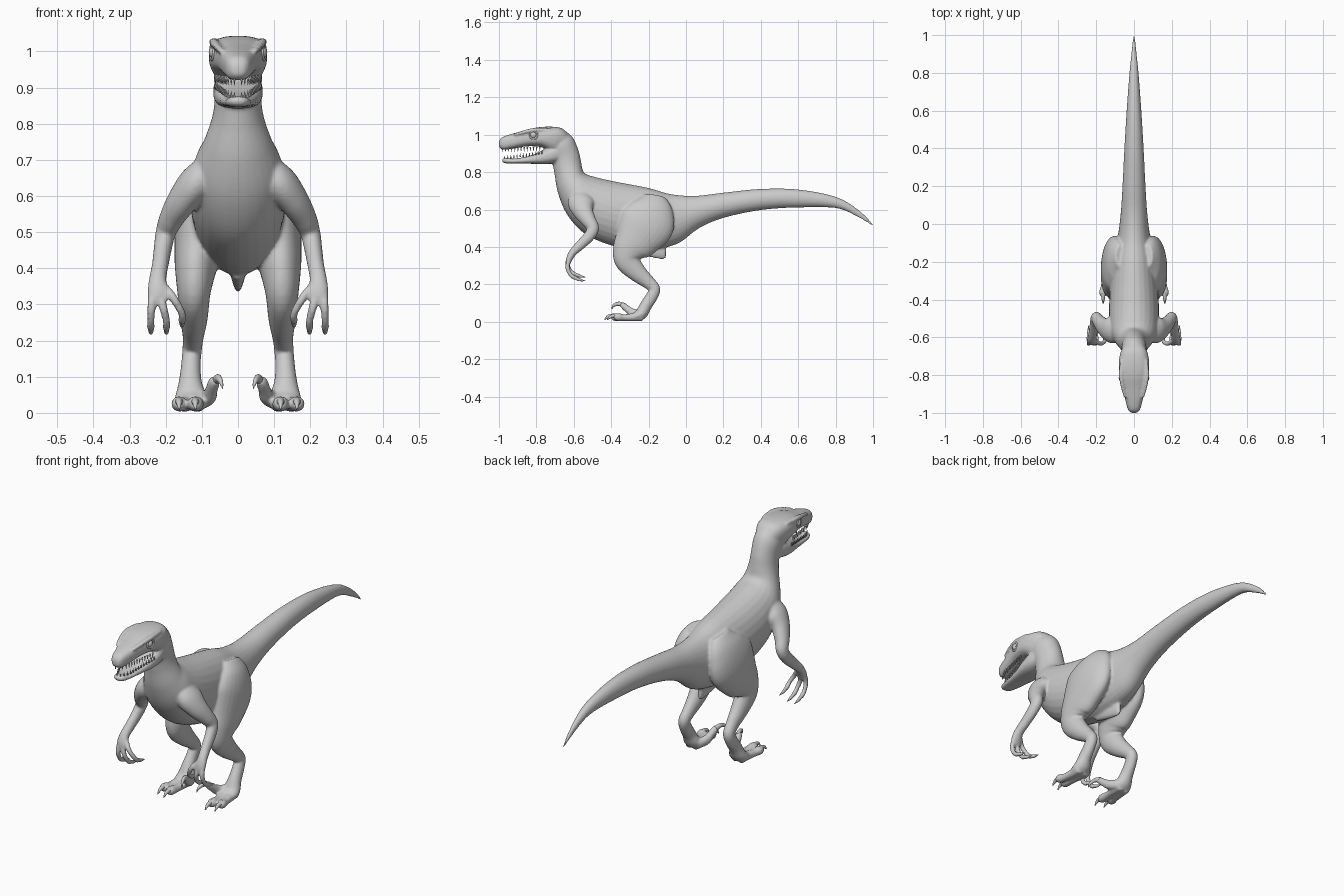
import bpy, bmesh, math
from mathutils import Vector, Matrix

N = 28


def spline(rows, steps=6):
    """Catmull-Rom interpolation through rows of numbers."""
    out = []
    for i in range(len(rows) - 1):
        a, b, c, d = rows[max(i - 1, 0)], rows[i], rows[i + 1], rows[min(i + 2, len(rows) - 1)]
        for k in range(steps):
            t = k / steps
            out.append([0.5 * (2 * q + (r - p) * t + (2 * p - 5 * q + 4 * r - s) * t * t
                               + (3 * q - p - 3 * r + s) * t ** 3) for p, q, r, s in zip(a, b, c, d)])
    return out + [list(rows[-1])]


def skin_rings(bm, rings, power):
    """Bridge (centre, side axis, up axis) rings into a closed shell."""
    def pw(v):
        return math.copysign(abs(v) ** power, v)
    loops = []
    for c, u, v in rings:
        loops.append([bm.verts.new(c + u * pw(math.sin(2 * math.pi * k / N)) + v * pw(math.cos(2 * math.pi * k / N)))
                      for k in range(N)])
    for a, b in zip(loops, loops[1:]):
        for k in range(N):
            j = (k + 1) % N
            bm.faces.new((a[k], a[j], b[j], b[k]))
    bm.faces.new(loops[0])
    bm.faces.new(loops[-1])


def trunk(bm, rows, power=1.0):
    """Rows: top y, top z, bottom y, bottom z, half width."""
    rings = []
    for yt, zt, yb, zb, w in spline(rows):
        t, b = Vector((0, yt, zt)), Vector((0, yb, zb))
        rings.append(((t + b) / 2, Vector((max(w, 0.001), 0, 0)), (t - b) / 2))
    skin_rings(bm, rings, power)


def limb(bm, rows, side=1):
    """Rows: x, y, z, sideways radius, depth radius."""
    pts = spline(rows)
    cs = [Vector((side * p[0], p[1], p[2])) for p in pts]
    rings = []
    for i, p in enumerate(pts):
        t = (cs[min(i + 1, len(cs) - 1)] - cs[max(i - 1, 0)]).normalized()
        u = Vector((1, 0, 0))
        u = (u - t * u.dot(t)).normalized()
        rings.append((cs[i], u * max(p[3], 0.001), t.cross(u) * max(p[4], 0.001)))
    skin_rings(bm, rings, 1.0)


def finish(bm, name):
    bmesh.ops.recalc_face_normals(bm, faces=bm.faces)
    for f in bm.faces:
        f.smooth = True
    me = bpy.data.meshes.new(name)
    bm.to_mesh(me)
    bm.free()
    ob = bpy.data.objects.new(name, me)
    bpy.context.collection.objects.link(ob)
    return ob


skin, claws = bmesh.new(), bmesh.new()

# Tail, torso and neck
trunk(skin, [
    (1.0, .523, .995, .513, .004), (.92, .60, .915, .562, .012), (.8, .668, .8, .608, .024),
    (.6, .707, .6, .611, .039), (.4, .71, .4, .597, .051), (.2, .69, .2, .555, .061),
    (.05, .673, .07, .50, .07), (-.08, .682, -.04, .42, .085), (-.2, .715, -.17, .385, .11),
    (-.33, .74, -.3, .385, .125), (-.43, .76, -.45, .425, .132), (-.49, .775, -.56, .485, .13),
    (-.53, .787, -.64, .58, .12), (-.55, .805, -.685, .69, .094), (-.56, .85, -.703, .79, .071),
    (-.573, .91, -.715, .85, .064), (-.605, .985, -.73, .89, .067), (-.66, 1.03, -.74, .92, .06)])
# Skull with upper jaw
trunk(skin, [
    (-.62, .99, -.69, .89, .055), (-.66, 1.032, -.73, .91, .074), (-.72, 1.043, -.765, .93, .081),
    (-.8, 1.038, -.8, .937, .076), (-.87, 1.02, -.86, .937, .06), (-.94, 1.002, -.93, .925, .045),
    (-.985, .985, -.978, .92, .032), (-1.0, .962, -1.0, .935, .016)], .75)
# Lower jaw
trunk(skin, [
    (-.65, .95, -.66, .86, .055), (-.71, .94, -.715, .846, .068), (-.77, .915, -.77, .842, .066),
    (-.84, .886, -.84, .845, .053), (-.92, .872, -.92, .846, .040), (-.965, .876, -.965, .847, .03),
    (-.983, .87, -.983, .855, .014)], .75)
# Pelvic keel
trunk(skin, [(-.28, .43, -.28, .37, .022), (-.2, .43, -.2, .348, .02),
             (-.13, .42, -.13, .335, .015), (-.108, .40, -.108, .342, .009)])

for s in (1, -1):
    # Brow ridge
    limb(skin, [(.045, -.92, 1.0, .008, .006), (.06, -.86, 1.016, .011, .01),
                (.068, -.80, 1.026, .012, .011), (.064, -.72, 1.025, .009, .009)], s)
    # Leg
    limb(skin, [
        (.07, -.17, .67, .03, .06), (.092, -.18, .61, .055, .115), (.108, -.21, .53, .064, .15),
        (.114, -.265, .44, .062, .122), (.119, -.305, .38, .054, .09), (.122, -.312, .325, .045, .068),
        (.122, -.26, .262, .038, .05), (.124, -.20, .21, .029, .036), (.127, -.168, .175, .027, .03),
        (.13, -.183, .135, .027, .032), (.132, -.215, .085, .032, .032), (.13, -.24, .042, .045, .032),
        (.128, -.275, .028, .045, .022)], s)
    # Two walking toes
    for x0, x1, y1 in ((.148, .163, -.385), (.112, .118, -.40)):
        limb(skin, [(x0, -.23, .024, .02, .02), (x0, -.28, .024, .023, .021), ((x0 + x1) / 2, -.33, .022, .02, .018),
                    (x1, y1 + .02, .025, .022, .021), (x1, y1, .025, .012, .012)], s)
        limb(claws, [(x1, y1 + .02, .032, .012, .013), (x1, y1 - .015, .028, .008, .009),
                     (x1, y1 - .036, .01, .002, .002)], s)
    # Raised inner toe with sickle claw
    limb(skin, [(.10, -.24, .035, .02, .024), (.08, -.28, .045, .02, .024), (.073, -.31, .065, .017, .019),
                (.066, -.335, .085, .016, .017), (.061, -.35, .088, .009, .01)], s)
    limb(claws, [(.063, -.33, .088, .011, .013), (.055, -.362, .096, .009, .011),
                 (.047, -.388, .085, .006, .007), (.042, -.396, .066, .001, .001)], s)
    # Arm
    limb(skin, [
        (.075, -.555, .68, .04, .06), (.115, -.56, .635, .05, .072), (.152, -.55, .59, .042, .055),
        (.183, -.52, .54, .034, .04), (.2, -.497, .498, .028, .032), (.208, -.52, .455, .025, .03),
        (.215, -.565, .41, .023, .026), (.222, -.605, .37, .024, .021), (.221, -.624, .335, .03, .017),
        (.219, -.63, .31, .026, .012)], s)
    # Fingers
    for x0, x1, dz in ((.199, .155, .02), (.217, .198, 0), (.238, .241, 0)):
        xm = (x0 + x1) / 2
        limb(skin, [(x0, -.62, .345, .011, .011), (xm, -.634, .295 + dz, .0115, .012),
                    (x1, -.62, .255 + dz, .0105, .011), (x1, -.597, .235 + dz, .011, .011),
                    (x1, -.585, .23 + dz, .007, .007)], s)
        limb(claws, [(x1, -.60, .238 + dz, .008, .009), (x1, -.57, .225 + dz, .0065, .008),
                     (x1, -.537, .218 + dz, .001, .001)], s)

# Fuse the skin into one smooth surface
body = finish(skin, "body_skin")
rm = body.modifiers.new("fuse", 'REMESH')
rm.mode = 'VOXEL'
rm.voxel_size = .006
rm.use_smooth_shade = True
sm = body.modifiers.new("soften", 'SMOOTH')
sm.factor = .5
sm.iterations = 4
finish(claws, "claws")

# Teeth along both jaws
teeth = bmesh.new()
for s in (1, -1):
    for i in range(13):
        t = i / 12
        y, x = -.982 + .2 * t, s * (.010 + .052 * min(1, t * .75 + .25 * min(1, t * 5)))
        for z, h, yo in ((.930 + .006 * t, -.024, 0), (.868 + .028 * t, .02, .012)):
            bmesh.ops.create_cone(teeth, cap_ends=True, segments=8, radius1=.0045, radius2=.0004, depth=abs(h),
                                  matrix=Matrix.Translation((x, y + yo, z + h / 2))
                                  @ Matrix.Rotation(math.pi if h < 0 else 0, 4, 'X'))
finish(teeth, "teeth")

# Eyes with lids
for s, tag in ((1, "left"), (-1, "right")):
    eye = bmesh.new()
    bmesh.ops.create_uvsphere(eye, u_segments=24, v_segments=16, radius=.02,
                              matrix=Matrix.Translation((s * .061, -.815, .998)))
    finish(eye, "eye_" + tag)
    bpy.ops.mesh.primitive_torus_add(location=(s * .071, -.815, .998), rotation=(0, math.pi / 2, s * -.2),
                                     major_radius=.02, minor_radius=.005, major_segments=32, minor_segments=10)
    lid = bpy.context.object
    lid.name = "eyelid_" + tag
    bpy.ops.object.shade_smooth()
